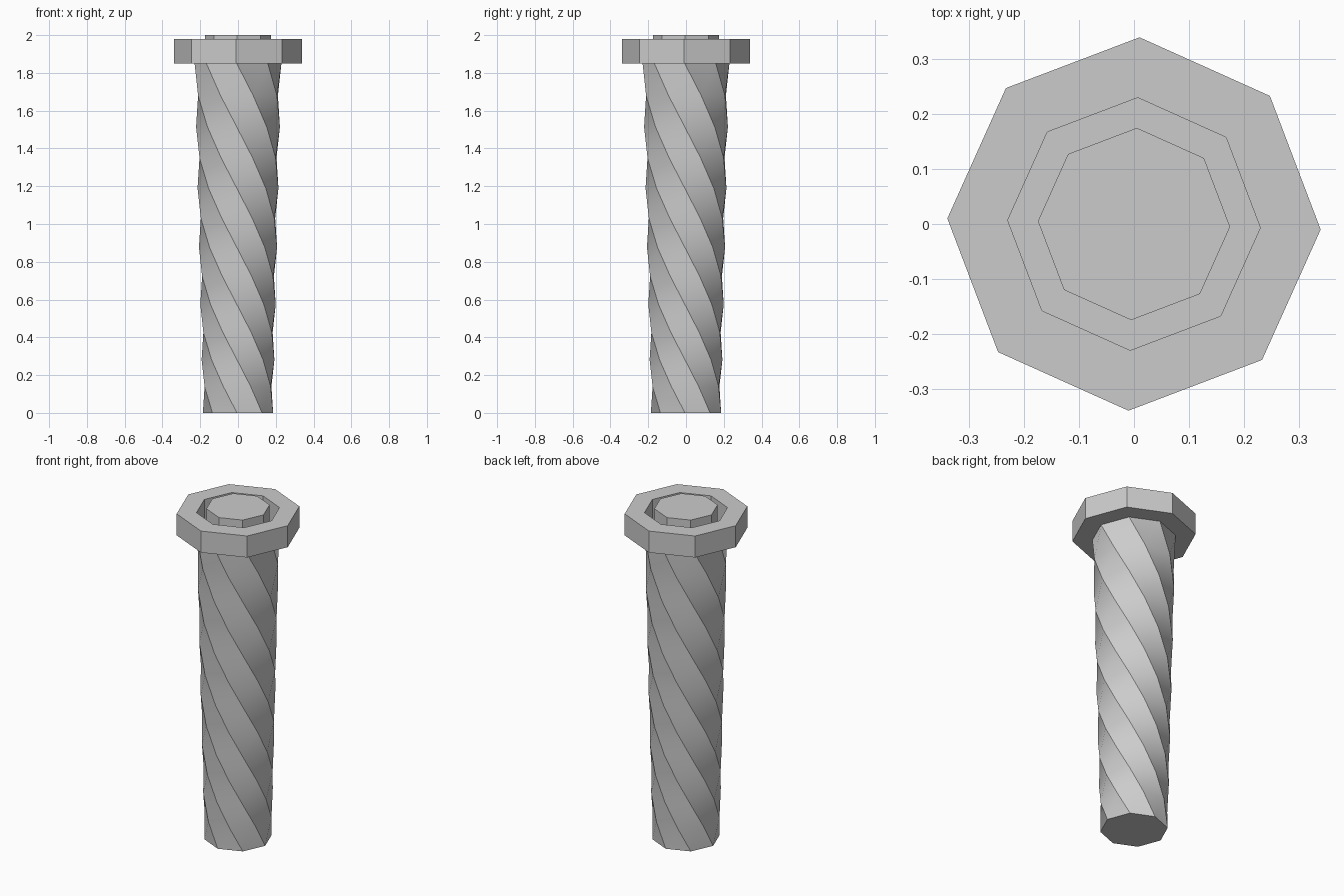
import bpy, bmesh, math

if "Cube" in bpy.data.objects:
    bpy.data.objects.remove(bpy.data.objects["Cube"])

SIDES = 8
START = math.radians(-1.7)
STEPS = 12
TWIST = math.radians(-270)


def rings_to_object(name, rings):
    """Skin a stack of (radius, z, angle) octagons and cap both ends."""
    bm = bmesh.new()
    loops = []
    for r, z, a in rings:
        loops.append([bm.verts.new((r * math.cos(a + i * math.tau / SIDES),
                                    r * math.sin(a + i * math.tau / SIDES), z))
                      for i in range(SIDES)])
    for lo, hi in zip(loops, loops[1:]):
        for i in range(SIDES):
            j = (i + 1) % SIDES
            bm.faces.new((lo[i], lo[j], hi[j], hi[i]))
    bm.faces.new(loops[0][::-1])
    bm.faces.new(loops[-1])
    bmesh.ops.recalc_face_normals(bm, faces=bm.faces)
    mesh = bpy.data.meshes.new(name)
    bm.to_mesh(mesh)
    bm.free()
    obj = bpy.data.objects.new(name, mesh)
    bpy.context.collection.objects.link(obj)
    return obj


# Twisted shaft: each step turns equally while radius and rise grow steadily
r0, r1, top = 0.186, 0.23, 1.85
rings = []
for k in range(STEPS + 1):
    t = k / STEPS
    r = r0 * (r1 / r0) ** t
    rings.append((r, top * (r - r0) / (r1 - r0), START + TWIST * t))

# Collar, recessed groove and raised centre plug
end = START + TWIST
rings += [(r, z, end) for r, z in [(0.34, 1.85), (0.34, 1.98), (0.23, 1.98),
                                   (0.23, 1.855), (0.175, 1.855), (0.175, 2.0)]]
pillar = rings_to_object("twisted_pillar", rings)

bpy.context.view_layer.objects.active = pillar
pillar.select_set(True)
bpy.ops.object.shade_smooth_by_angle(angle=math.radians(25))
